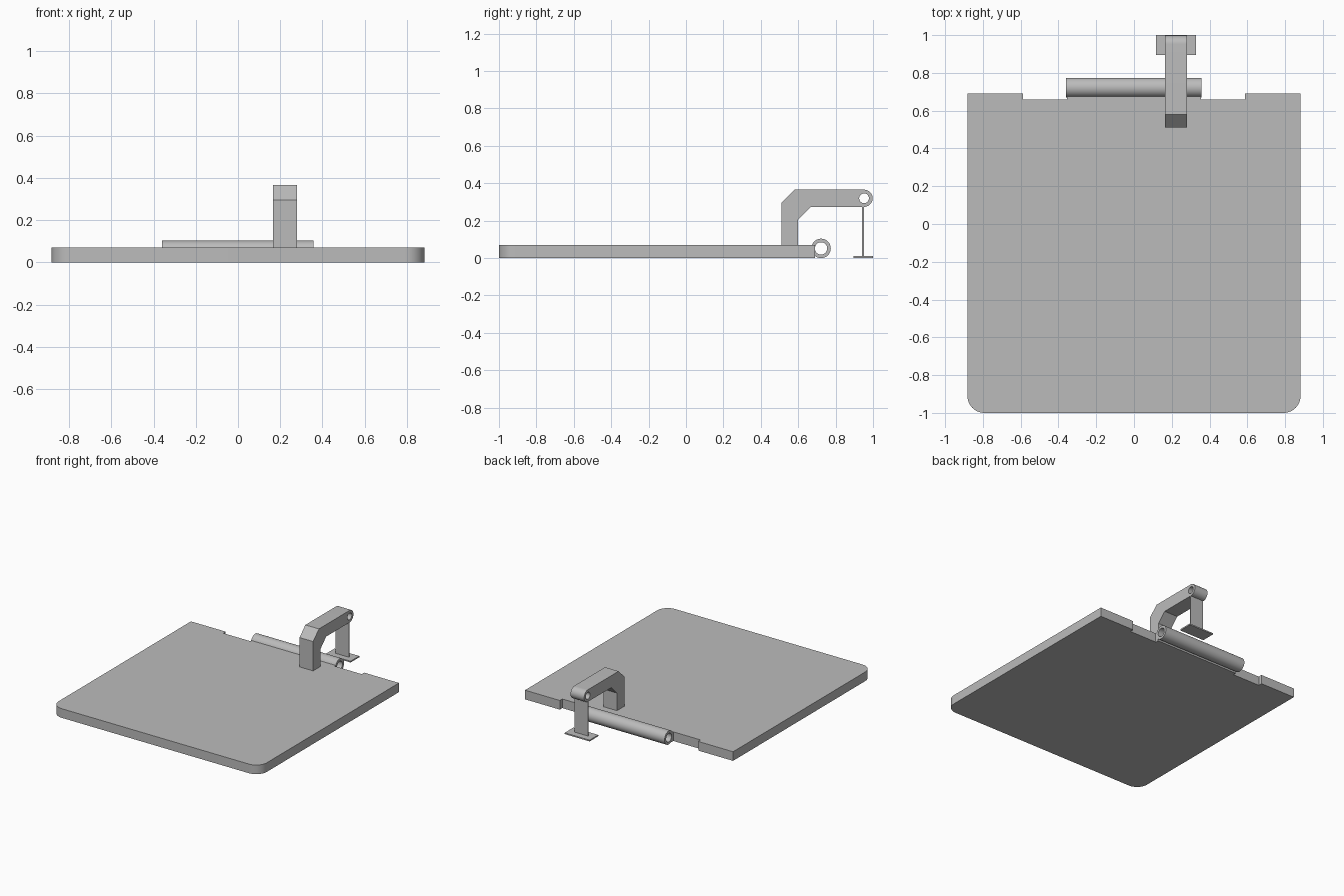
import bpy, bmesh
from math import sin, cos, pi, radians
from mathutils import Matrix

cube = bpy.data.objects.get("Cube")
if cube:
    bpy.data.objects.remove(cube, do_unlink=True)

GREY = (0.5, 0.5, 0.5, 1)
metal = bpy.data.materials.new("grey_metal")
metal.use_nodes = True
metal.diffuse_color = GREY
metal.node_tree.nodes["Principled BSDF"].inputs["Base Color"].default_value = GREY

# Local x, y, z become world y, z, x, so side profiles extrude across the width
SIDEWAYS = Matrix(((0, 0, 1, 0), (1, 0, 0, 0), (0, 1, 0, 0), (0, 0, 0, 1)))


def arc(cx, cy, r, start, end, steps):
    angles = [radians(start + (end - start) * i / steps) for i in range(steps + 1)]
    return [(cx + r * cos(a), cy + r * sin(a)) for a in angles]


def circle(cx, cy, r, steps=40):
    return arc(cx, cy, r, 0, 360, steps)[:-1]


def extrude(name, loops, low, high, frame=Matrix()):
    """Fill an outline (further loops are holes) and extrude it from low to high."""
    curve = bpy.data.curves.new(name, "CURVE")
    curve.dimensions = "2D"
    curve.fill_mode = "BOTH"
    curve.extrude = (high - low) / 2
    for loop in loops:
        spline = curve.splines.new("POLY")
        spline.points.add(len(loop) - 1)
        for point, (x, y) in zip(spline.points, loop):
            point.co = (x, y, 0, 1)
        spline.use_cyclic_u = True
    obj = bpy.data.objects.new(name, curve)
    bpy.context.collection.objects.link(obj)
    bpy.ops.object.select_all(action="DESELECT")
    obj.select_set(True)
    bpy.context.view_layer.objects.active = obj
    bpy.ops.object.convert(target="MESH")
    obj = bpy.context.object
    obj.name = name
    mesh = obj.data
    mesh.transform(frame @ Matrix.Translation((0, 0, (low + high) / 2)))
    bm = bmesh.new()
    bm.from_mesh(mesh)
    bmesh.ops.remove_doubles(bm, verts=bm.verts, dist=0.0001)
    bmesh.ops.recalc_face_normals(bm, faces=bm.faces)
    bm.to_mesh(mesh)
    bm.free()
    mesh.materials.clear()
    mesh.materials.append(metal)
    bpy.ops.object.shade_smooth_by_angle(angle=radians(30))
    return obj


def box(name, x, y, z):
    return extrude(name, [[(x[0], y[0]), (x[1], y[0]), (x[1], y[1]), (x[0], y[1])]], *z)


# Base plate: rounded front corners, two notches at the back
half = [(0.355, 0.685), (0.355, 0.66), (0.587, 0.66), (0.587, 0.69), (0.882, 0.69)]
half += arc(0.792, -0.91, 0.09, 0, -90, 12)
outline = half + [(-x, y) for x, y in reversed(half)]
extrude("base_plate", [outline], 0, 0.07)

# Hinge tube along the back edge
extrude("hinge_tube", [circle(0.722, 0.051, 0.052), circle(0.722, 0.051, 0.033)],
        -0.36, 0.357, SIDEWAYS)

# Bent arm with a rounded, drilled end
arm = [(0.6, 0.07), (0.6, 0.205), (0.668, 0.273)]
arm += arc(0.952, 0.319, 0.046, -90, 90, 20)
arm += [(0.58, 0.365), (0.51, 0.295), (0.51, 0.07)]
extrude("bent_arm", [arm, circle(0.952, 0.319, 0.026)], 0.165, 0.28, SIDEWAYS)

# Thin strap hanging from the arm, with its foot
box("hanging_strap", (0.165, 0.28), (0.942, 0.951), (0.008, 0.275))
box("strap_foot", (0.117, 0.328), (0.895, 1.0), (0, 0.01))
